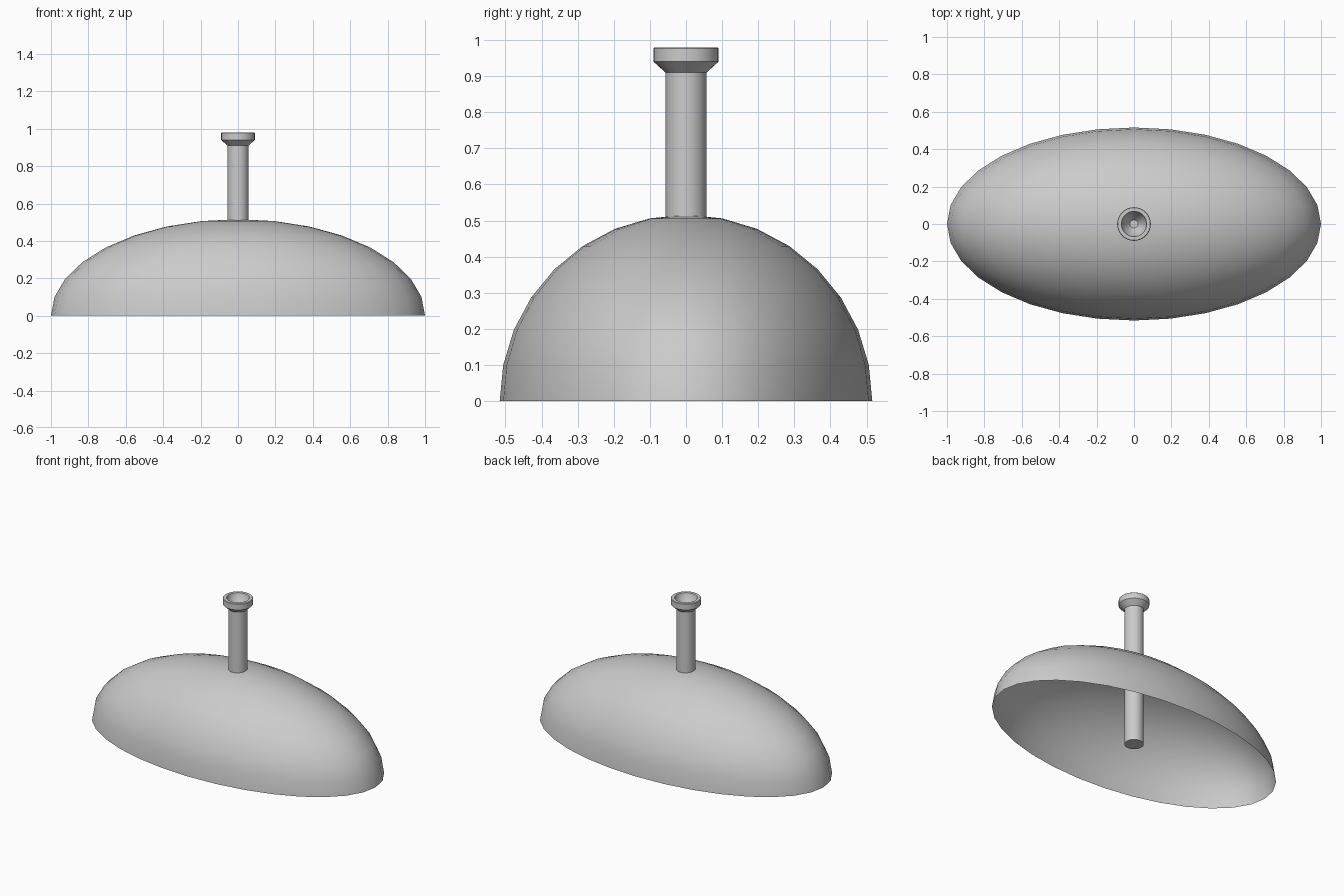
import bpy
import bmesh
import math

cube = bpy.data.objects.get("Cube")
if cube:
    bpy.data.objects.remove(cube, do_unlink=True)

grey = bpy.data.materials.new("light grey")
grey.use_nodes = True
grey.diffuse_color = (0.6, 0.6, 0.6, 1)
grey.node_tree.nodes["Principled BSDF"].inputs["Base Color"].default_value = (0.6, 0.6, 0.6, 1)


def finish(name, bm, angle):
    mesh = bpy.data.meshes.new(name)
    bm.to_mesh(mesh)
    bm.free()
    mesh.materials.append(grey)
    obj = bpy.data.objects.new(name, mesh)
    bpy.context.collection.objects.link(obj)
    bpy.ops.object.select_all(action="DESELECT")
    obj.select_set(True)
    bpy.context.view_layer.objects.active = obj
    bpy.ops.object.shade_smooth_by_angle(angle=math.radians(angle))
    return obj


def lathe(name, profile, steps, angle):
    """Spin a profile of (radius, height) points about the z axis."""
    bm = bmesh.new()
    verts = [bm.verts.new((r, 0, z)) for r, z in profile]
    edges = [bm.edges.new(pair) for pair in zip(verts, verts[1:])]
    bmesh.ops.spin(bm, geom=verts + edges, cent=(0, 0, 0), axis=(0, 0, 1),
                   angle=math.tau, steps=steps)
    bmesh.ops.remove_doubles(bm, verts=bm.verts, dist=0.0001)
    bmesh.ops.recalc_face_normals(bm, faces=bm.faces)
    return finish(name, bm, angle)


# Open half-ellipsoid shell
bm = bmesh.new()
bmesh.ops.create_uvsphere(bm, u_segments=32, v_segments=16, radius=1)
below = [v for v in bm.verts if v.co.z < -0.001]
bmesh.ops.delete(bm, geom=below, context="VERTS")
bmesh.ops.scale(bm, vec=(1, 0.516, 0.516), verts=bm.verts)
finish("dome_shell", bm, 60)

# Stem running through the dome, with a flared lip and a funnel in its top
lathe("flared_stem", [
    (0, 0), (0.057, 0), (0.057, 0.91), (0.09, 0.94), (0.09, 0.977),
    (0.087, 0.98), (0.068, 0.98), (0.06, 0.945), (0.022, 0.90), (0, 0.90),
], 32, 40)
